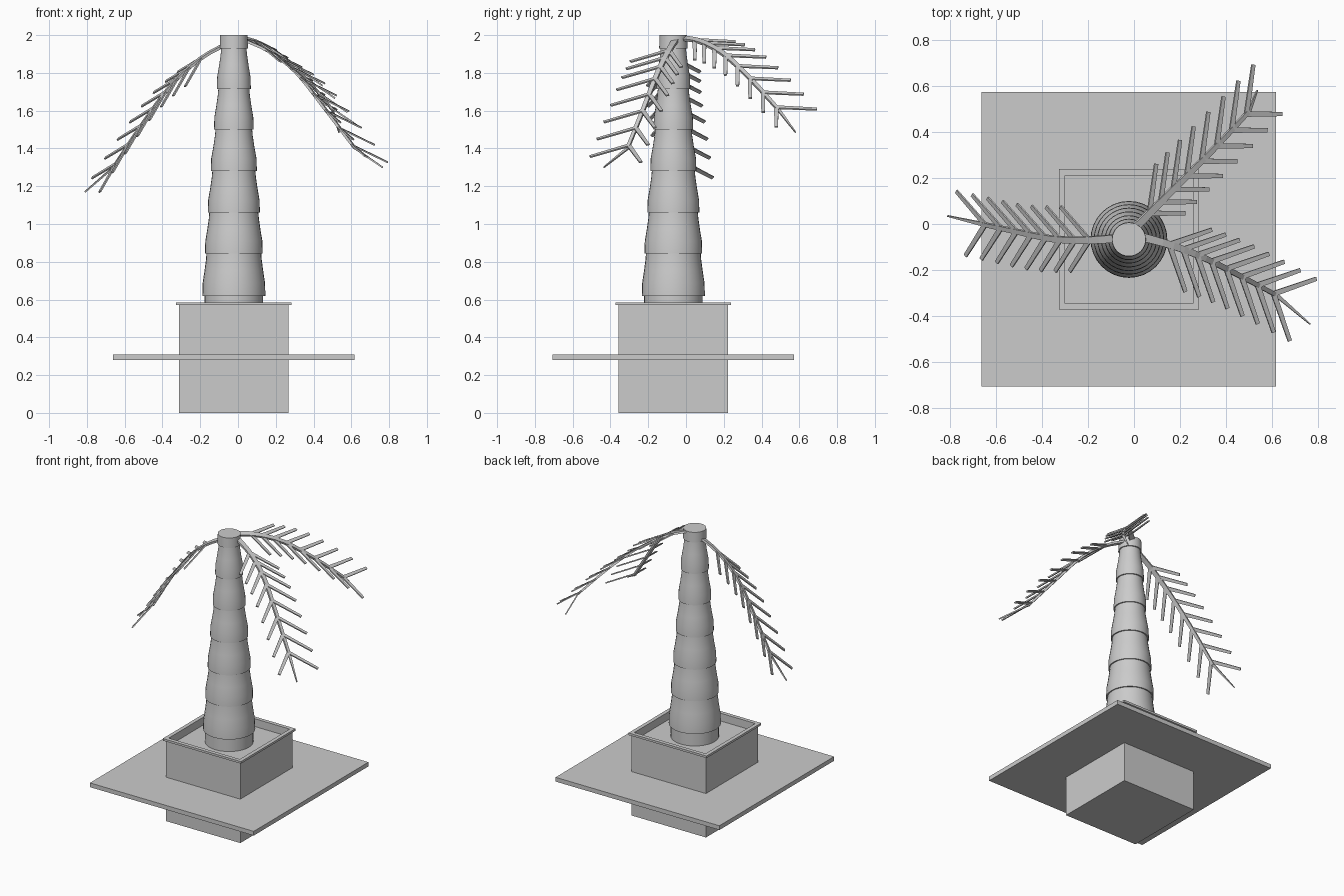
import bpy, bmesh, math
from mathutils import Vector

if "Cube" in bpy.data.objects:
    bpy.data.objects.remove(bpy.data.objects["Cube"])

CX, CY = -0.022, -0.067   # shared axis of trunk, planter and slab


def finish(bm, name, smooth=False):
    bmesh.ops.recalc_face_normals(bm, faces=bm.faces)
    me = bpy.data.meshes.new(name)
    bm.to_mesh(me)
    bm.free()
    ob = bpy.data.objects.new(name, me)
    bpy.context.collection.objects.link(ob)
    if smooth:
        bpy.context.view_layer.objects.active = ob
        ob.select_set(True)
        bpy.ops.object.shade_smooth_by_angle(angle=math.radians(30))
        ob.select_set(False)
    return ob


def lathe(name, profile, sides, smooth=False):
    """Revolve (radius, z) points; four sides gives a square of that half-width."""
    bm = bmesh.new()
    k = math.sqrt(2) if sides == 4 else 1
    off = math.pi / 4 if sides == 4 else 0
    rings = []
    for r, z in profile:
        rings.append([bm.verts.new((CX + k * r * math.cos(off + math.tau * i / sides),
                                    CY + k * r * math.sin(off + math.tau * i / sides), z))
                      for i in range(sides)])
    for a, b in zip(rings, rings[1:]):
        for i in range(sides):
            j = (i + 1) % sides
            bm.faces.new((a[i], a[j], b[j], b[i]))
    bm.faces.new(rings[0])
    bm.faces.new(rings[-1])
    return finish(bm, name, smooth)


def strip(bm, pts, w0, w1, thick, normal):
    """Flat tapered bar following pts, lying across the given normal."""
    rings = []
    n = len(pts)
    for i, p in enumerate(pts):
        t = (pts[min(i + 1, n - 1)] - pts[max(i - 1, 0)]).normalized()
        side = t.cross(normal).normalized()
        up = side.cross(t)
        w = (w0 + (w1 - w0) * i / (n - 1)) / 2
        rings.append([bm.verts.new(p + side * sx * w + up * sy * thick / 2)
                      for sx, sy in ((-1, -1), (1, -1), (1, 1), (-1, 1))])
    for a, b in zip(rings, rings[1:]):
        for i in range(4):
            j = (i + 1) % 4
            bm.faces.new((a[i], a[j], b[j], b[i]))
    bm.faces.new(rings[0])
    bm.faces.new(rings[-1])


def sample(pts, t):
    """Smooth point on the path at t in 0..1 (Catmull-Rom)."""
    s = t * (len(pts) - 1)
    i = min(int(s), len(pts) - 2)
    u = s - i
    p1, p2 = pts[i], pts[i + 1]
    p0 = pts[i - 1] if i > 0 else p1 * 2 - p2
    p3 = pts[i + 2] if i + 2 < len(pts) else p2 * 2 - p1
    return 0.5 * (2 * p1 + (p2 - p0) * u + (2 * p0 - 5 * p1 + 4 * p2 - p3) * u * u
                  + (3 * p1 - p0 - 3 * p2 + p3) * u ** 3)


def frond(name, path, left, right, tip, start):
    bm = bmesh.new()
    pts = [Vector(p) for p in path]
    left, right = Vector(left), Vector(right)
    normal = left.cross(right).normalized()
    if normal.z < 0:
        normal = -normal
    strip(bm, [sample(pts, i / 12) for i in range(13)], 0.036, 0.018, 0.014, normal)
    # eight leaflet pairs
    for i in range(8):
        base = sample(pts, start + (0.98 - start) * i / 7)
        for d in (left, right):
            strip(bm, [base, base + d], 0.024, 0.018, 0.008, normal)
    # pointed end leaflet
    strip(bm, [pts[-1], Vector(tip)], 0.018, 0.005, 0.008, normal)
    return finish(bm, name)


# Square planter with rim and soil, and the square slab around it
lathe("planter", [(0.29, 0), (0.29, 0.57), (0.305, 0.57), (0.305, 0.585),
                  (0.278, 0.585), (0.278, 0.53)], 4)
lathe("slab", [(0.64, 0.28), (0.64, 0.31)], 4)

# Trunk of stacked tapering segments with a ledge under each
levels = [0.62, 0.845, 1.06, 1.28, 1.5, 1.715, 1.93]
radii = [0.167, 0.153, 0.138, 0.122, 0.105, 0.09, 0.075]
profile = [(0.155, 0.52), (0.155, 0.62)]
for i in range(6):
    z, r, h = levels[i], radii[i], levels[i + 1] - levels[i]
    end = radii[i + 1] - 0.008
    for f, g in ((0, 1), (0.3, 0.92), (0.6, 0.45), (0.85, 0.12), (1, 0)):
        profile.append((end + (r - end) * g, z + h * f))
profile += [(0.075, 1.93), (0.073, 2.0)]
lathe("trunk", profile, 32, True)

# Three drooping fronds
frond("left_frond",
      [(-0.05, -0.06, 1.96), (-0.2, -0.07, 1.875), (-0.35, -0.065, 1.74),
       (-0.5, -0.035, 1.54), (-0.66, 0.0, 1.3)],
      (-0.125, 0.145, -0.075), (-0.085, -0.135, -0.15), (-0.81, 0.035, 1.17), 0.24)
frond("front_right_frond",
      [(0.03, -0.055, 1.975), (0.17, -0.095, 1.91), (0.31, -0.15, 1.8),
       (0.46, -0.225, 1.61), (0.62, -0.31, 1.40)],
      (0.185, 0.065, -0.09), (0.07, -0.205, -0.06), (0.765, -0.435, 1.3), 0.22)
frond("back_right_frond",
      [(0.0, -0.02, 1.985), (0.1, 0.08, 1.965), (0.22, 0.2, 1.90),
       (0.36, 0.34, 1.77), (0.5, 0.49, 1.605)],
      (0.03, 0.215, -0.01), (0.155, 0.0, -0.105), (0.535, 0.58, 1.485), 0.17)
